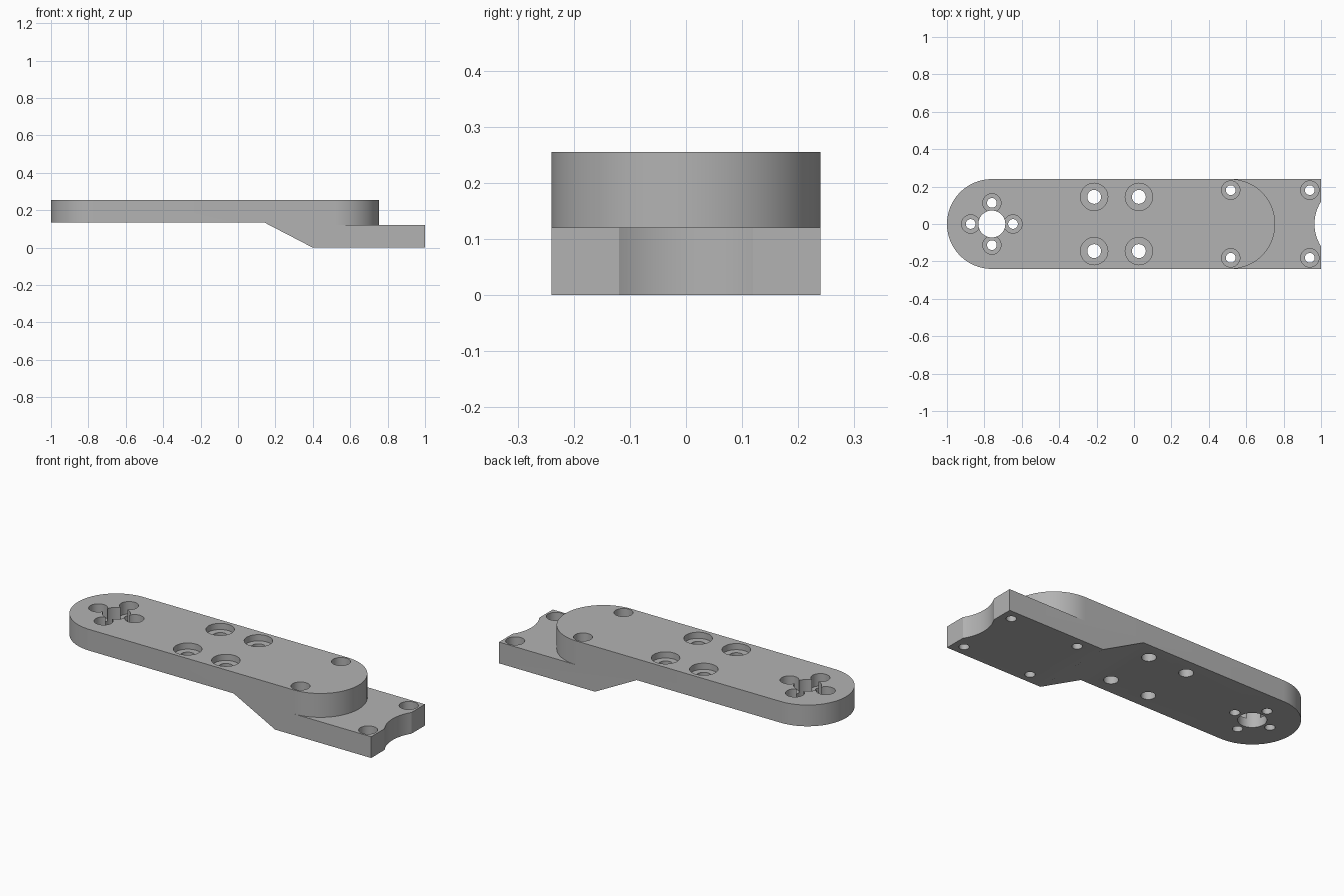
import bpy, bmesh, math
from mathutils import Vector

cube = bpy.data.objects.get("Cube")
if cube:
    bpy.data.objects.remove(cube, do_unlink=True)

HALF_W = 0.24      # half width, also the end radius
TOP = 0.255        # upper face of the arm
LEDGE = 0.12       # upper face of the foot
LEFT_C, RIGHT_C = -0.76, 0.515   # centres of the rounded ends


def prism(name, points, direction):
    """Extrude a closed outline of 3D points along a direction."""
    bm = bmesh.new()
    face = bm.faces.new([bm.verts.new(p) for p in points])
    ext = bmesh.ops.extrude_face_region(bm, geom=[face])
    verts = [g for g in ext["geom"] if isinstance(g, bmesh.types.BMVert)]
    bmesh.ops.translate(bm, verts=verts, vec=Vector(direction))
    return finish(name, bm)


def finish(name, bm):
    bmesh.ops.recalc_face_normals(bm, faces=bm.faces)
    mesh = bpy.data.meshes.new(name)
    bm.to_mesh(mesh)
    bm.free()
    ob = bpy.data.objects.new(name, mesh)
    bpy.context.collection.objects.link(ob)
    return ob


def lathe(name, x, y, steps, segs=40):
    """Stack of coaxial rings given as (radius, z), capped at both ends."""
    bm = bmesh.new()
    rings = [[bm.verts.new((x + r * math.cos(math.tau * i / segs),
                            y + r * math.sin(math.tau * i / segs), z))
              for i in range(segs)] for r, z in steps]
    for a, b in zip(rings, rings[1:]):
        for i in range(segs):
            j = (i + 1) % segs
            bm.faces.new((a[i], a[j], b[j], b[i]))
    bm.faces.new(rings[0])
    bm.faces.new(rings[-1])
    return finish(name, bm)


def screw_hole(x, y, r, bore, floor):
    return lathe("screw_hole_cutter", x, y,
                 [(r, -0.1), (r, floor), (bore, floor), (bore, 0.4)])


def end_cutter(centre, side, z):
    """Material outside a rounded end, above height z."""
    n = 40
    arc = [(centre + side * HALF_W * math.cos(a), HALF_W * math.sin(a), z)
           for a in (math.pi * (i / n - 0.5) for i in range(n + 1))]
    far = side * 1.2
    box = [(centre, 0.3, z), (far, 0.3, z), (far, -0.3, z), (centre, -0.3, z)]
    return prism("end_cutter", arc + box, (0, 0, 0.5))


# Stepped arm: side profile extruded across the width
profile = [(-1, 0.135), (0.14, 0.135), (0.4, 0), (1, 0), (1, TOP), (-1, TOP)]
arm = prism("bracket_arm", [(x, -HALF_W, z) for x, z in profile],
            (0, 2 * HALF_W, 0))

# Rounded ends and the concave notch in the foot
cutters = [end_cutter(LEFT_C, -1, -0.1), end_cutter(RIGHT_C, 1, LEDGE),
           lathe("notch_cutter", 1.188, 0, [(0.223, -0.1), (0.223, 0.4)], 64)]

# Shaft hole with four small counterbored holes around it
cutters.append(lathe("shaft_cutter", LEFT_C, 0, [(0.072, -0.1), (0.072, 0.4)]))
for dx, dy in ((1, 0), (0, 1), (-1, 0), (0, -1)):
    cutters.append(screw_hole(LEFT_C + 0.113 * dx, 0.113 * dy, 0.026, 0.049, 0.185))

# Middle and foot screw holes, mirrored across the arm
for s in (-1, 1):
    for x in (-0.213, 0.026):
        cutters.append(screw_hole(x, 0.145 * s, 0.037, 0.073, 0.22))
    for x in (0.517, 0.94):
        cutters.append(screw_hole(x, 0.181 * s, 0.026, 0.049, 0.05))

bpy.ops.object.select_all(action="DESELECT")
bpy.context.view_layer.objects.active = arm
arm.select_set(True)
for cutter in cutters:
    cutter.hide_render = True
    mod = arm.modifiers.new("cut", "BOOLEAN")
    mod.operation = "DIFFERENCE"
    mod.solver = "EXACT"
    mod.object = cutter
    bpy.ops.object.modifier_apply(modifier=mod.name)
    bpy.data.objects.remove(cutter, do_unlink=True)
bpy.ops.object.shade_smooth_by_angle(angle=math.radians(30))

# Plain grey finish
grey = bpy.data.materials.new("plain_grey")
grey.use_nodes = True
colour = (0.45, 0.45, 0.45, 1)
grey.diffuse_color = colour
grey.node_tree.nodes["Principled BSDF"].inputs["Base Color"].default_value = colour
arm.data.materials.clear()
arm.data.materials.append(grey)
